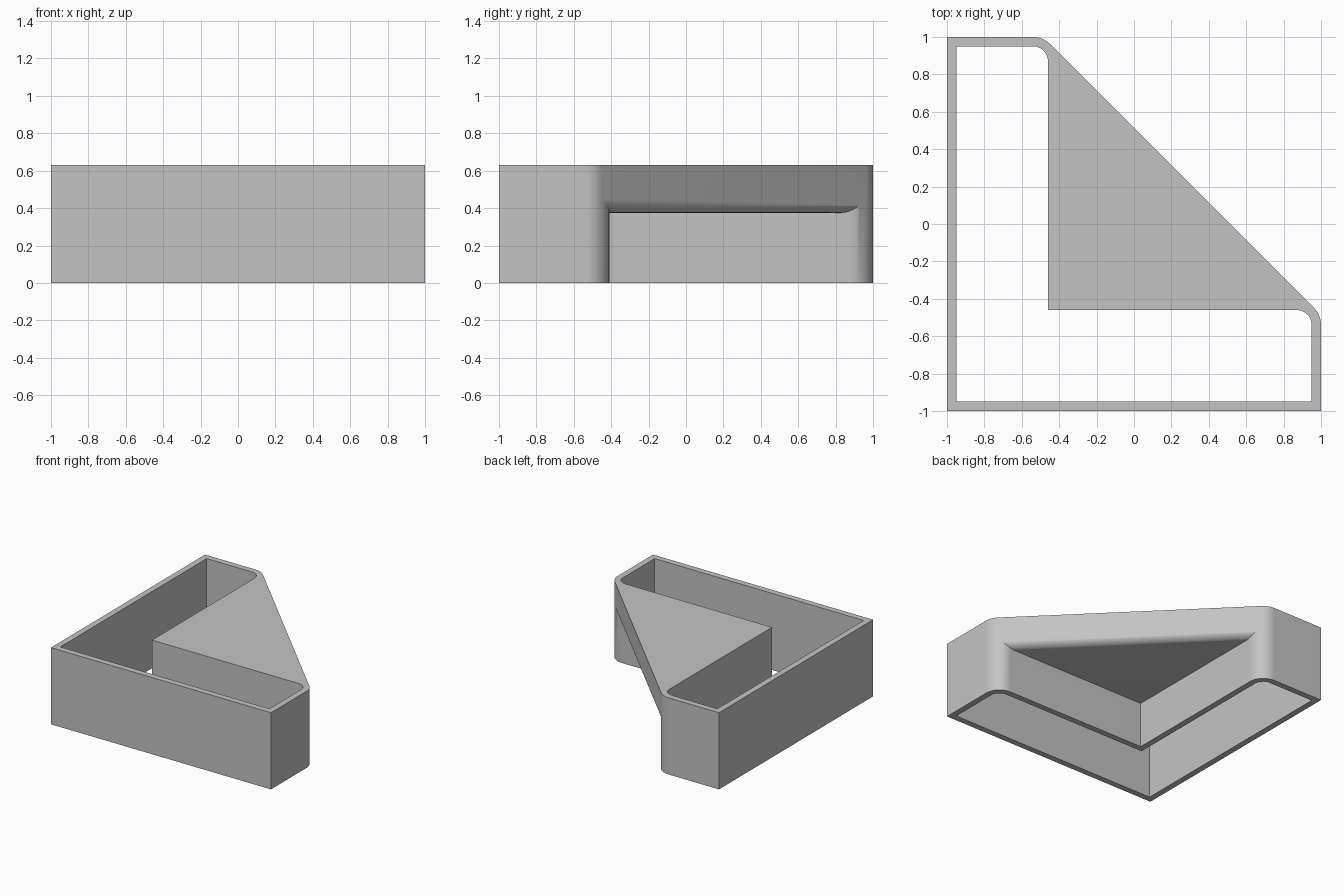
import bpy
import bmesh
from math import cos, sin, pi, sqrt
from mathutils import Vector

if "Cube" in bpy.data.objects:
    bpy.data.objects.remove(bpy.data.objects["Cube"], do_unlink=True)

HEIGHT = 0.63
WALL = 0.05
SLAB_BOTTOM = 0.375
ARM = -0.41          # outer face of the inner corner walls
RADIUS = 0.13        # outer rounding of the arm ends
CENTRE = ARM - RADIUS

grey = bpy.data.materials.new("plain grey")
grey.use_nodes = True
grey.diffuse_color = (0.55, 0.55, 0.55, 1)
grey.node_tree.nodes["Principled BSDF"].inputs["Base Color"].default_value = (0.55, 0.55, 0.55, 1)


def arc(cx, cy, r, start, steps=16):
    """Quarter circle, counter-clockwise from the start angle."""
    return [(cx + r * cos(start + pi / 2 * i / steps),
             cy + r * sin(start + pi / 2 * i / steps)) for i in range(steps + 1)]


def l_outline(inset):
    """L-shaped plan with rounded arm ends, moved inwards by inset."""
    far, near, r = 1 - inset, ARM - inset, RADIUS - inset
    end = 1 - RADIUS
    return ([(-far, -far), (far, -far)] + arc(end, CENTRE, r, 0)
            + [(near, near)] + arc(CENTRE, end, r, 0) + [(-far, far)])


def prism(name, points, z0, z1, bevel=None):
    """Extrude a plan; optionally round the lower edge between two points."""
    bm = bmesh.new()
    face = bm.faces.new([bm.verts.new((x, y, z0)) for x, y in points])
    top = bmesh.ops.extrude_face_region(bm, geom=[face])["geom"]
    bmesh.ops.translate(bm, vec=(0, 0, z1 - z0),
                        verts=[v for v in top if isinstance(v, bmesh.types.BMVert)])
    bmesh.ops.recalc_face_normals(bm, faces=bm.faces[:])
    if bevel:
        ends = [Vector((*p, z0)) for p in points[:2]]
        edge = [e for e in bm.edges
                if all(min((v.co - p).length for p in ends) < 1e-4 for v in e.verts)]
        bmesh.ops.bevel(bm, geom=edge, offset=bevel, segments=10,
                        profile=0.5, affect='EDGES')
    mesh = bpy.data.meshes.new(name)
    bm.to_mesh(mesh)
    bm.free()
    mesh.materials.append(grey)
    obj = bpy.data.objects.new(name, mesh)
    bpy.context.collection.objects.link(obj)
    return obj


def combine(target, other, operation):
    """Apply a boolean and remove the helper."""
    bpy.context.view_layer.objects.active = target
    mod = target.modifiers.new(operation.lower(), 'BOOLEAN')
    mod.operation = operation
    mod.solver = 'EXACT'
    mod.object = other
    bpy.ops.object.modifier_apply(modifier=mod.name)
    bpy.data.objects.remove(other, do_unlink=True)


# L-shaped wall
body = prism("corner_frame", l_outline(0), 0, HEIGHT)

# Triangular shelf bridging the arms, tangent to the rounded ends
end = 1 - RADIUS
t = RADIUS / sqrt(2)
shelf_plan = [(end + t, CENTRE + t), (CENTRE + t, end + t),
              (CENTRE, end), (CENTRE, CENTRE), (end, CENTRE)]
shelf = prism("corner_shelf", shelf_plan, SLAB_BOTTOM, HEIGHT, bevel=0.07)
combine(body, shelf, 'UNION')

# Open channel running through the L
channel = prism("channel_cutter", l_outline(WALL), -0.1, HEIGHT + 0.1)
channel.hide_render = True
combine(body, channel, 'DIFFERENCE')

# Smooth rounded corners, crisp edges
bpy.ops.object.select_all(action='DESELECT')
body.select_set(True)
bpy.context.view_layer.objects.active = body
bpy.ops.object.shade_smooth_by_angle()
